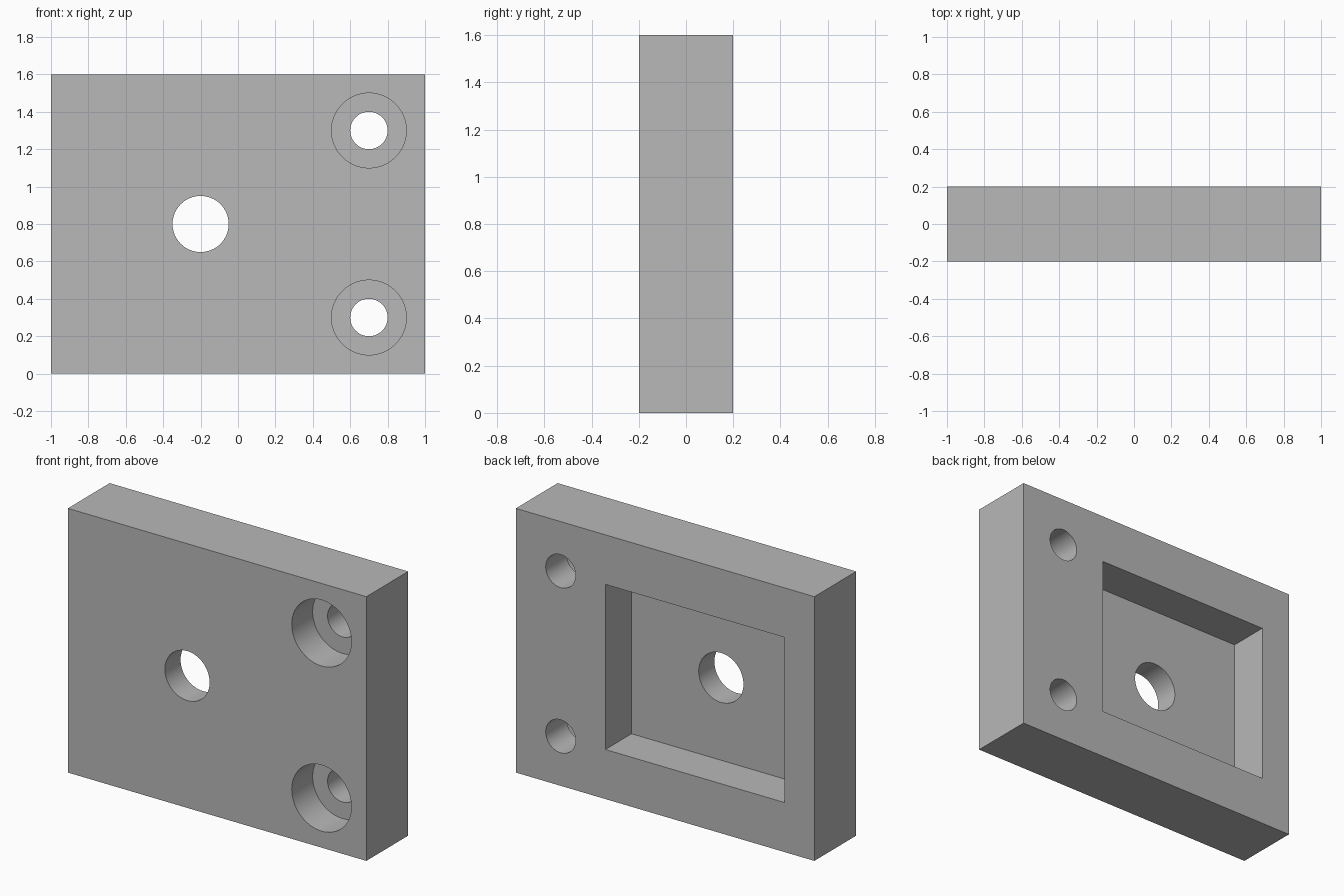
import bpy
from math import radians

if "Cube" in bpy.data.objects:
    bpy.data.objects.remove(bpy.data.objects["Cube"], do_unlink=True)

grey = bpy.data.materials.new("plain_grey")
grey.use_nodes = True
colour = (0.48, 0.48, 0.48, 1)
grey.diffuse_color = colour
grey.node_tree.nodes["Principled BSDF"].inputs["Base Color"].default_value = colour

FRONT, BACK = -0.2, 0.2
OVER = 0.1  # how far cutters stick out of the plate


def box(name, x, y, z):
    """Box spanning the given (low, high) ranges."""
    spans = (x, y, z)
    bpy.ops.mesh.primitive_cube_add(size=1, location=[sum(s) / 2 for s in spans])
    ob = bpy.context.object
    ob.name = name
    ob.scale = [s[1] - s[0] for s in spans]
    bpy.ops.object.transform_apply(location=False, rotation=False, scale=True)
    ob.data.materials.append(grey)
    return ob


def bore(name, x, z, radius, y):
    """Cylinder running front to back over the y range."""
    bpy.ops.mesh.primitive_cylinder_add(
        vertices=64, radius=radius, depth=y[1] - y[0],
        location=(x, sum(y) / 2, z), rotation=(radians(90), 0, 0))
    ob = bpy.context.object
    ob.name = name
    ob.data.materials.append(grey)
    return ob


# Plate body
plate = box("mounting_plate", (-1, 1), (FRONT, BACK), (0, 1.6))

# Square pocket in the back, with a through hole in its floor
through = (FRONT - OVER, BACK + OVER)
cutters = [
    box("pocket_cutter", (-0.8, 0.4), (-0.05, BACK + OVER), (0.3, 1.3)),
    bore("centre_hole_cutter", -0.2, 0.8, 0.15, through),
]

# Two counterbored screw holes, wide at the front
for level, z in (("lower", 0.3), ("upper", 1.3)):
    cutters.append(bore(level + "_counterbore_cutter", 0.7, z, 0.2, (FRONT - OVER, 0)))
    cutters.append(bore(level + "_screw_hole_cutter", 0.7, z, 0.1, through))

# Cut everything out of the plate
bpy.ops.object.select_all(action='DESELECT')
plate.select_set(True)
bpy.context.view_layer.objects.active = plate
for cutter in cutters:
    cutter.hide_render = True
    mod = plate.modifiers.new(cutter.name, 'BOOLEAN')
    mod.operation = 'DIFFERENCE'
    mod.solver = 'EXACT'
    mod.object = cutter
    bpy.ops.object.modifier_apply(modifier=mod.name)
    bpy.data.objects.remove(cutter, do_unlink=True)

# Smooth bore walls, sharp edges
bpy.ops.object.shade_smooth_by_angle(angle=radians(30))
